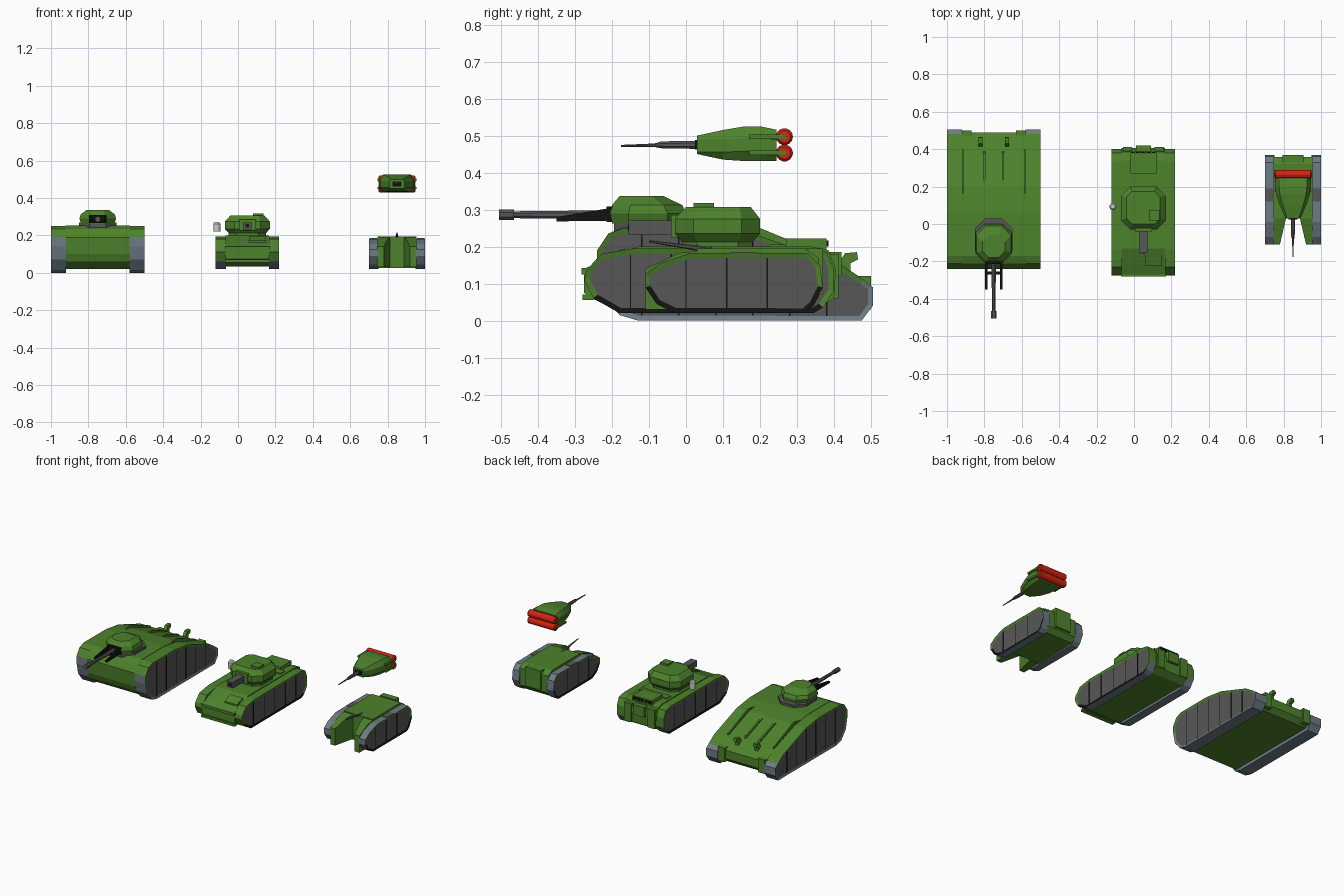
import bpy, bmesh, math
from mathutils import Vector

if "Cube" in bpy.data.objects:
    bpy.data.objects.remove(bpy.data.objects["Cube"])


def material(name, rgb):
    m = bpy.data.materials.new(name)
    m.diffuse_color = (*rgb, 1)
    m.use_nodes = True
    m.node_tree.nodes["Principled BSDF"].inputs["Base Color"].default_value = m.diffuse_color
    return m


GREEN = material("army green", (0.075, 0.225, 0.025))
GREY = material("dark grey", (0.095, 0.095, 0.095))
STEEL = material("steel blue", (0.155, 0.20, 0.235))
BLACK = material("black", (0.006, 0.006, 0.006))
RED = material("red", (0.65, 0.018, 0.006))
WHITE = material("pale grey", (0.6, 0.6, 0.58))


def finish(bm, name, mats):
    bmesh.ops.recalc_face_normals(bm, faces=bm.faces)
    me = bpy.data.meshes.new(name)
    bm.to_mesh(me)
    bm.free()
    for m in mats:
        me.materials.append(m)
    ob = bpy.data.objects.new(name, me)
    bpy.context.collection.objects.link(ob)
    return ob


def loft_bm(rings):
    bm = bmesh.new()
    vs = [[bm.verts.new(p) for p in r] for r in rings]
    n = len(vs[0])
    for a, b in zip(vs, vs[1:]):
        for i in range(n):
            j = (i + 1) % n
            bm.faces.new((a[i], a[j], b[j], b[i]))
    bm.faces.new(vs[0][::-1])
    bm.faces.new(vs[-1])
    return bm


def loft(name, rings, mat):
    return finish(loft_bm(rings), name, [mat])


def prism(name, yz, x0, x1, mat):
    return loft(name, [[(x, y, z) for y, z in yz] for x in (x0, x1)], mat)


def box(name, x0, x1, y0, y1, z0, z1, mat):
    return prism(name, [(y0, z0), (y1, z0), (y1, z1), (y0, z1)], x0, x1, mat)


def rod(name, stations, x, z, mat, n=8):
    """Round bar along y from (y, radius) or (y, radius, z) stations."""
    rings = []
    for s in stations:
        zz = s[2] if len(s) > 2 else z
        rings.append([(x + s[1] * math.cos(math.tau * (i + .5) / n), s[0],
                       zz + s[1] * math.sin(math.tau * (i + .5) / n)) for i in range(n)])
    return loft(name, rings, mat)


def octo(cx, y0, y1, hx, c, z):
    """Rectangle with cut corners at height z."""
    return [(cx - hx + c, y0, z), (cx + hx - c, y0, z), (cx + hx, y0 + c, z), (cx + hx, y1 - c, z),
            (cx + hx - c, y1, z), (cx - hx + c, y1, z), (cx - hx, y1 - c, z), (cx - hx, y0 + c, z)]


def track(name, yz, cx, side, x_in, x_out, inset, low, top_z, top_nz, ring_z, ring_hi, lines):
    """Track unit: belt coloured by height and slope, recessed grey side panel, panel seams."""
    mats = [STEEL, GREEN, GREY, BLACK]
    bm = loft_bm([[(cx + side * x, y, z) for y, z in yz] for x in (x_in, x_out)])
    bmesh.ops.recalc_face_normals(bm, faces=bm.faces)
    bm.normal_update()
    for f in bm.faces:
        c = f.calc_center_median()
        if abs(f.normal.x) < .5 and c.z > top_z and f.normal.z > top_nz:
            f.material_index = 1
    cap = max(bm.faces, key=lambda f: f.calc_center_median().x * side)
    ring = bmesh.ops.inset_region(bm, faces=[cap], thickness=inset, depth=-.004)["faces"]
    for f in ring:
        f.material_index = mats.index(ring_hi if f.calc_center_median().z > ring_z else low)
    cap.material_index = 2
    pan = [(v.co.y, v.co.z) for v in cap.verts]
    finish(bm, name, mats)

    # panel seams: thin dark strips spanning the panel height
    def span(y):
        zs = []
        for (a, za), (b, zb) in zip(pan, pan[1:] + pan[:1]):
            if a != b and min(a, b) <= y <= max(a, b):
                zs.append(za + (zb - za) * (y - a) / (b - a))
        return min(zs), max(zs)
    xs = sorted((cx + side * (x_out - .005), cx + side * (x_out - .002)))
    for y in lines:
        z0, z1 = span(y)
        box(name + "_seam", *xs, y - .002, y + .002, z0, z1, BLACK)


# ---------------- heavy tank ----------------
X = -.75
heavy = [(-.24, .14), (-.24, .19), (-.21, .235), (-.17, .25), (.06, .25), (.19, .232), (.42, .15),
         (.48, .11), (.505, .09), (.505, .04), (.475, 0), (-.13, 0), (-.18, .015), (-.225, .07)]
for s in (-1, 1):
    track("heavy_track", heavy, X, s, .17, .25, .014, STEEL, .11, .4, .12, GREEN,
          (-.12, -.02, .08, .18, .28, .38))
    box("heavy_rear_block", *sorted((X + s * .12, X + s * .17)), .44, .5, .03, .12, GREEN)
    # deck ridges following the rear slope
    prism("deck_ridge", [(.1, .24), (.2, .25), (.4, .168), (.4, .14)], X + s * .165 - .004, X + s * .165 + .004, GREEN)
    prism("deck_fin", [(.17, .23), (.25, .225), (.38, .178), (.4, .14)], X + s * .05 - .006, X + s * .05 + .006, GREEN)
    prism("exhaust_pipe", [(.415, .135), (.445, .13), (.445, .155), (.465, .165), (.462, .185), (.43, .182), (.415, .16)],
          X + s * .07 - .011, X + s * .07 + .011, GREEN)
    prism("gun_strut", [(-.35, .268), (-.35, .28), (-.2, .305), (-.2, .27)], X + s * .04 - .006, X + s * .04 + .006, BLACK)
hull = [(-.235, .1), (-.24, .19), (-.21, .235), (-.17, .252), (.06, .252), (.19, .235), (.42, .15),
        (.49, .105), (.49, .05), (.46, .02), (-.17, .02), (-.22, .06)]
prism("heavy_hull", hull, X - .172, X + .172, GREEN)
loft("heavy_turret_ring", [octo(X, -.195, .03, .1, .055, z) for z in (.24, .268)], GREY)
loft("heavy_turret", [octo(X, -.2, -.005, .088, .045, .262), octo(X, -.205, .0, .098, .05, .29),
                      octo(X, -.2, -.01, .092, .05, .312), octo(X, -.18, -.06, .06, .035, .336)], GREEN)
box("gun_recess", X - .045, X + .045, -.215, -.17, .266, .308, BLACK)
box("gun_crossbar", X - .045, X + .045, -.27, -.255, .272, .284, BLACK)
rod("heavy_barrel", [(-.47, .01), (-.2, .013)], X, .286, GREY)
rod("heavy_muzzle", [(-.506, .015), (-.465, .015)], X, .286, GREY)

# ---------------- medium tank ----------------
X = .05
medium = [(-.275, .11), (-.27, .135), (-.23, .18), (-.14, .195), (.33, .195), (.38, .185), (.4, .14),
          (.4, .08), (.37, .035), (.345, .02), (-.18, .02), (-.25, .06)]
for s in (-1, 1):
    track("medium_track", medium, X, s, .115, .17, .015, BLACK, .07, -.6, .06, GREEN,
          (-.15, -.04, .07, .18, .29))
glacis = [(-.255, .06), (-.275, .075), (-.275, .14), (-.22, .165), (-.13, .2), (.34, .2), (.385, .19),
          (.405, .14), (.4, .06), (.36, .035), (-.2, .035)]
prism("medium_hull", glacis, X - .117, X + .117, GREEN)
box("nose_plate", X - .12, X + .12, -.282, -.26, .125, .142, GREEN)
box("nose_sill", X - .12, X + .12, -.28, -.25, .055, .07, GREEN)
prism("driver_hatch", [(-.225, .163), (-.225, .172), (-.165, .195), (-.165, .185)], X + .01, X + .1, GREEN)
box("engine_deck", X - .07, X + .07, .27, .38, .19, .222, GREEN)
box("engine_hatch_front", X - .1, X + .1, .225, .27, .19, .206, GREEN)
box("rear_locker", X - .04, X + .04, .38, .42, .12, .185, GREEN)
for s in (-1, 1):
    box("rear_plate", *sorted((X + s * .06, X + s * .11)), .39, .412, .06, .18, GREEN)
for i in range(5):
    x = X - .056 + i * .028
    box("engine_vent", x - .01, x + .01, .378, .385, .2, .216, BLACK)
loft("medium_turret", [octo(X, -.01, .18, .1, .04, .195), octo(X, -.01, .18, .1, .04, .212),
                       octo(X, -.03, .2, .12, .05, .235), octo(X, -.03, .2, .12, .05, .275),
                       octo(X, 0, .175, .09, .03, .307)], GREEN)
box("commander_cupola", X + .03, X + .085, .02, .075, .3, .318, GREEN)
box("gun_mantlet", X - .045, X + .045, -.04, 0, .225, .285, GREEN)
box("medium_gun", X - .022, X + .022, -.155, -.03, .232, .27, GREY)
box("medium_gun_bore", X - .01, X + .01, -.157, -.153, .242, .26, BLACK)
lamp = [[(-.113 + r * math.cos(math.tau * i / 12), .093 + r * math.sin(math.tau * i / 12), z) for i in range(12)]
        for r, z in ((.019, .22), (.019, .262), (.012, .271))]
loft("side_lamp", lamp, WHITE)

# ---------------- light tank ----------------
X = .85
light = [(-.11, .09), (-.11, .125), (-.07, .155), (.01, .182), (.33, .182), (.362, .15), (.37, .09),
         (.345, .04), (.32, .02), (-.03, .02), (-.08, .045)]
for s in (-1, 1):
    track("light_track", light, X, s, .1, .15, .014, BLACK, 1, 1, .1, GREEN, (.0, .11, .22))
    box("track_top_plate", *sorted((X + s * .107, X + s * .148)), .12, .19, .181, .185, GREY)
    # forked nose: one tapering arm on each side
    plan = [(.105, .04), (.105, -.02), (.105, -.11), (.07, -.11), (.049, -.02), (.035, .04)]
    loft("nose_arm", [[(X + s * x, y, .03) for x, y in plan],
                      [(X + s * x, y, .19 if y > 0 else .182 if y > -.1 else .14) for x, y in plan]], GREEN)
prism("light_hull", [(.03, .025), (.03, .195), (.32, .195), (.358, .17), (.358, .06), (.33, .03)],
      X - .105, X + .105, GREEN)
box("light_rear_box", X - .055, X + .055, .33, .37, .07, .195, GREEN)
rod("hull_gun", [(-.1, .003, .214), (.0, .006, .2), (.07, .009, .19)], X, .2, GREY, 6)

# floating turret with rear drums
secs = [(.03, .04, .45, .5), (.1, .07, .435, .515), (.16, .09, .431, .525), (.2, .095, .431, .525), (.245, .095, .431, .516)]
rings = []
for y, h, z0, z1 in secs:
    m, c = (z0 + z1) / 2, h * .78
    rings.append([(X + x, y, z) for x, z in ((-c, z0), (c, z0), (h, m - .02), (h, m + .015),
                                             (c, z1), (-c, z1), (-h, m + .015), (-h, m - .02))])
loft("light_turret", rings, GREEN)
for z in (.453, .497):
    bm = loft_bm([[(X + x, .266 + r * math.cos(math.tau * i / 14), z + r * math.sin(math.tau * i / 14))
                   for i in range(14)] for x, r in ((-.1, .017), (-.094, .023), (.094, .023), (.1, .017))])
    finish(bm, "fuel_drum", [RED])
    for s in (-1, 1):
        box("drum_bracket", *sorted((X + s * .093, X + s * .104)), .17, .27, z - .006, z + .006, GREEN)
box("turret_gun_recess", X - .025, X + .025, .024, .034, .462, .488, BLACK)
rod("turret_gun", [(-.176, .003, .472), (-.085, .005, .474), (-.068, .01, .475), (.035, .012, .475)], X, .475, GREY)
